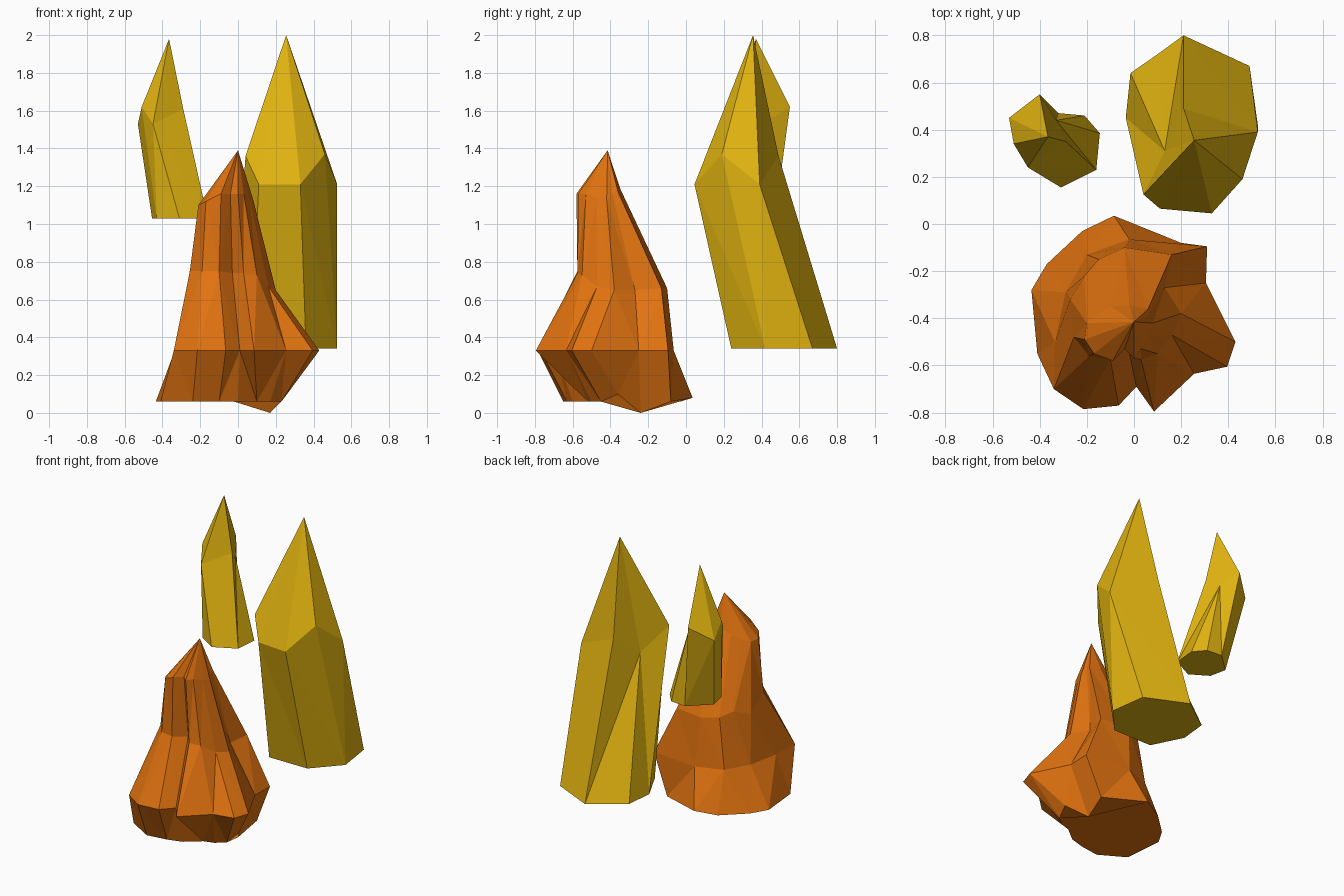
import bpy, bmesh


def material(name, color):
    m = bpy.data.materials.new(name)
    m.diffuse_color = color
    return m


def at(z, *xy):
    """Flat ring of points at height z."""
    return [(x, y, z) for x, y in xy]


def loft(name, rings, apex, mat):
    """Skin stacked rings, cap the base and close the top in a point."""
    bm = bmesh.new()
    rows = [[bm.verts.new(p) for p in ring] for ring in rings]
    tip = bm.verts.new(apex)
    n = len(rows[0])
    for i in range(n):
        j = (i + 1) % n
        for a, b in zip(rows, rows[1:]):
            bm.faces.new((a[i], a[j], b[j], b[i]))
        bm.faces.new((rows[-1][i], rows[-1][j], tip))
    bm.faces.new(rows[0][::-1])
    bmesh.ops.remove_doubles(bm, verts=bm.verts, dist=0.001)
    bmesh.ops.triangulate(bm, faces=[f for f in bm.faces if len(f.verts) == 4])
    bmesh.ops.recalc_face_normals(bm, faces=bm.faces)
    me = bpy.data.meshes.new(name)
    bm.to_mesh(me)
    bm.free()
    me.materials.append(mat)
    ob = bpy.data.objects.new(name, me)
    bpy.context.collection.objects.link(ob)
    return ob


yellow = material("yellow_crystal", (0.75, 0.45, 0.005, 1))
orange = material("orange_rock", (0.75, 0.17, 0.005, 1))

# Large leaning crystal: zigzag shoulder, a repeated point forms the notch
large_base = at(0.34, (.36, .24), (.525, .42), (.49, .67), (.21, .80),
                (.10, .72), (-.015, .64), (-.035, .45), (.07, .24))
large_shoulder = [(.33, .045, 1.21), (.46, .19, 1.37), (.525, .39, 1.21), (.21, .49, 1.36),
                  (.13, .31, 1.22), (.13, .31, 1.22), (.04, .125, 1.36), (.11, .065, 1.21)]
loft("large_crystal", [large_base, large_shoulder], (.255, .355, 2.0), yellow)

# Small floating crystal
small_base = at(1.03, (-.31, .155), (-.16, .23), (-.145, .385), (-.21, .46),
                (-.32, .47), (-.455, .345), (-.43, .23))
small_shoulder = [(-.45, .24, 1.53), (-.29, .35, 1.61), (-.33, .44, 1.55), (-.33, .44, 1.55),
                  (-.40, .55, 1.62), (-.53, .45, 1.53), (-.51, .34, 1.62)]
loft("small_crystal", [small_base, small_shoulder], (-.365, .37, 1.98), yellow)

# Craggy rock spire: foot, belly, waist and neck rings, starting at the front
foot = at(.06, (.10, -.52), (.17, -.50), (.23, -.45), (.26, -.36), (.17, -.24),
          (.20, -.08), (-.085, .035), (-.22, -.03), (-.37, -.17), (-.435, -.28),
          (-.41, -.55), (-.24, -.65), (-.10, -.63), (0, -.60))
foot[3] = (.26, -.36, .10)
foot[4] = (.17, -.24, 0)
foot[6] = (-.085, .035, .08)
belly = at(.33, (.085, -.795), (.255, -.635), (.395, -.605), (.43, -.50), (.305, -.25),
           (.31, -.095), (-.02, -.065), (-.20, -.13), (-.29, -.29), (-.335, -.50),
           (-.34, -.70), (-.215, -.785), (-.065, -.77), (.01, -.69))
waist = [(.03, -.575, .74), (.10, -.55, .73), (.16, -.47, .67), (.20, -.38, .65),
         (.13, -.27, .65), (.16, -.13, .66), (-.04, -.10, .66), (-.15, -.15, .67),
         (-.21, -.22, .70), (-.27, -.32, .66), (-.255, -.48, .75), (-.19, -.56, .75),
         (-.10, -.575, .75), (-.03, -.50, .74)]
neck = [(0, -.57, 1.16), (.03, -.53, 1.16), (.06, -.47, 1.14), (.08, -.42, 1.13),
        (.06, -.39, 1.16), (.06, -.36, 1.17), (-.02, -.345, 1.18), (-.10, -.35, 1.15),
        (-.15, -.38, 1.12), (-.20, -.42, 1.10), (-.21, -.49, 1.10), (-.17, -.55, 1.12),
        (-.09, -.58, 1.16), (-.04, -.53, 1.16)]
loft("rock_spire", [foot, belly, waist, neck], (0, -.415, 1.39), orange)
